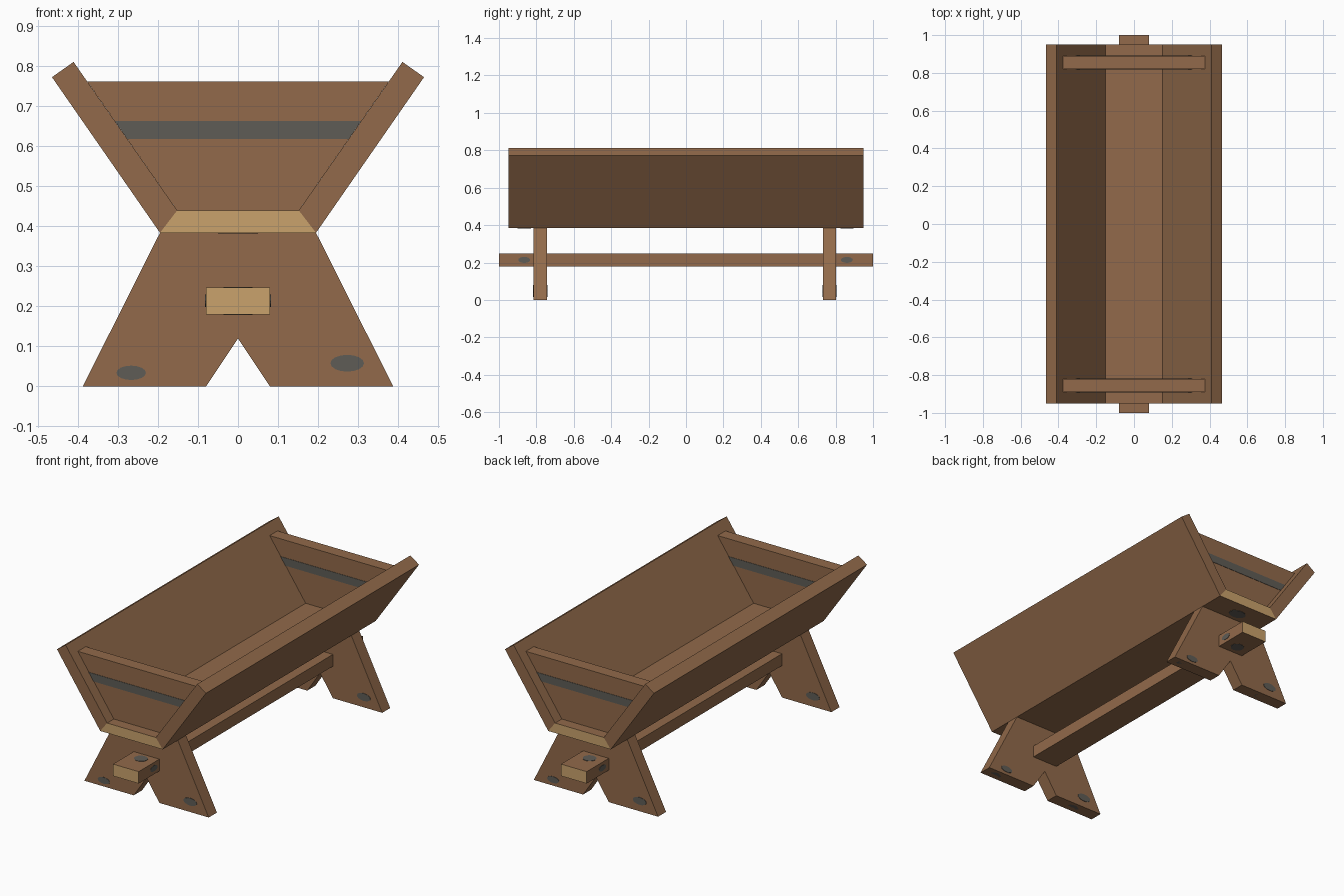
import bpy, bmesh, math
from mathutils import Vector

if "Cube" in bpy.data.objects:
    bpy.data.objects.remove(bpy.data.objects["Cube"])


def material(name, rgb):
    m = bpy.data.materials.new(name)
    m.diffuse_color = (*rgb, 1)
    m.use_nodes = True
    m.node_tree.nodes["Principled BSDF"].inputs["Base Color"].default_value = m.diffuse_color
    return m


brown = material("brown wood", (0.287, 0.144, 0.069))
tan = material("cut end grain", (0.59, 0.36, 0.15))
grey = material("grey stain", (0.114, 0.107, 0.093))


def prism(name, profile, y0, y1, mats):
    """Extrude an x-z profile along y; a second material goes on the end faces."""
    bm = bmesh.new()
    a = [bm.verts.new((x, y0, z)) for x, z in profile]
    b = [bm.verts.new((x, y1, z)) for x, z in profile]
    n = len(profile)
    ends = [bm.faces.new(a), bm.faces.new(b[::-1])]
    for i in range(n):
        j = (i + 1) % n
        bm.faces.new((a[i], b[i], b[j], a[j]))
    if len(mats) > 1:
        for f in ends:
            f.material_index = 1
    bmesh.ops.recalc_face_normals(bm, faces=bm.faces)
    me = bpy.data.meshes.new(name)
    bm.to_mesh(me)
    bm.free()
    for m in mats:
        me.materials.append(m)
    ob = bpy.data.objects.new(name, me)
    bpy.context.collection.objects.link(ob)
    return ob


def stain(name, centre, u, v, ru, rv):
    """Thin oval plate lying in the plane of u and v."""
    u, v, c = Vector(u), Vector(v), Vector(centre)
    n = u.cross(v) * 0.002
    bm = bmesh.new()
    ring = [c + u * ru * math.cos(t) + v * rv * math.sin(t)
            for t in (math.tau * i / 16 for i in range(16))]
    a = [bm.verts.new(p - n) for p in ring]
    b = [bm.verts.new(p + n) for p in ring]
    bm.faces.new(a[::-1])
    bm.faces.new(b)
    for i in range(16):
        j = (i + 1) % 16
        bm.faces.new((a[i], a[j], b[j], b[i]))
    bmesh.ops.recalc_face_normals(bm, faces=bm.faces)
    me = bpy.data.meshes.new(name)
    bm.to_mesh(me)
    bm.free()
    me.materials.append(grey)
    bpy.context.collection.objects.link(bpy.data.objects.new(name, me))


def inner_x(z):
    """Half width of the trough between the side boards at height z."""
    return 0.152 + (z - 0.44) * 0.258 / 0.37


def band(z0, z1):
    a, b = inner_x(z0), inner_x(z1)
    return [(-a, z0), (a, z0), (b, z1), (-b, z1)]


X, Y, Z = (1, 0, 0), (0, 1, 0), (0, 0, 1)

# Trough floor with pale cut ends
prism("trough_floor", [(-0.195, 0.384), (0.195, 0.384), (0.152, 0.44), (-0.152, 0.44)],
      -0.95, 0.95, [brown, tan])

# Sloping side boards
for s, side in ((-1, "left"), (1, "right")):
    prism(side + "_side_board",
          [(s * x, z) for x, z in ((0.195, 0.384), (0.465, 0.773), (0.411, 0.811), (0.152, 0.44))],
          -0.95, 0.95, [brown])

# End boards with a stained band on both faces
for s, end in ((-1, "front"), (1, "back")):
    ya, yb = sorted((s * 0.82, s * 0.89))
    prism(end + "_end_board", band(0.44, 0.762), ya, yb, [brown])
    for y, face in ((ya, "a"), (yb, "b")):
        prism(end + "_board_band_" + face, band(0.619, 0.663), y - 0.002, y + 0.002, [grey])

# Legs with a notched foot, and oval stains on the feet
leg = [(-0.388, 0), (-0.08, 0), (0, 0.12), (0.08, 0), (0.388, 0), (0.195, 0.384), (-0.195, 0.384)]
for end, y0, y1 in (("front", -0.815, -0.742), ("back", 0.732, 0.803)):
    prism(end + "_leg", leg, y0, y1, [brown])
    for s, y in ((1, y0), (-1, y1)):
        stain(end + "_leg_stain", (-0.267 * s, y, 0.034), X, Z, 0.037, 0.018)
        stain(end + "_leg_stain", (0.273 * s, y, 0.058), X, Z, 0.042, 0.021)
    for x in (-0.23, 0.31):
        stain(end + "_foot_stain", (x, (y0 + y1) / 2, 0.002), X, Y, 0.035, 0.02)

# Stretcher beam with pale cut ends, stained near both ends
prism("stretcher_beam", [(-0.08, 0.18), (0.08, 0.18), (0.08, 0.247), (-0.08, 0.247)],
      -1, 1, [brown, tan])
for y in (-0.865, 0.86):
    for x in (-0.08, 0.08):
        stain("beam_side_stain", (x, y, 0.214), Y, Z, 0.032, 0.016)
    for z in (0.18, 0.247):
        stain("beam_face_stain", (0, y, z), X, Y, 0.036, 0.034)
    stain("floor_underside_stain", (0, y, 0.384), X, Y, 0.05, 0.035)
